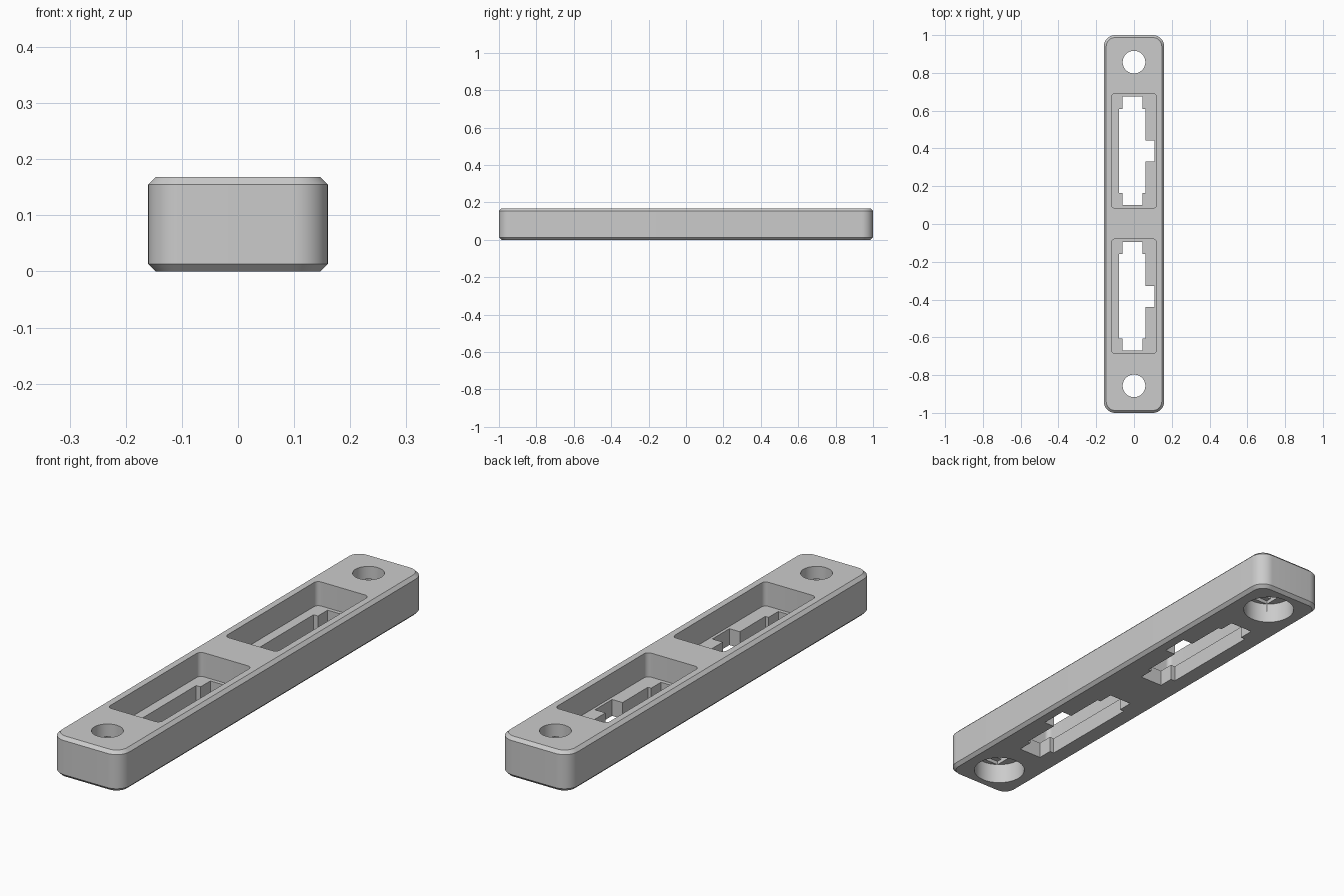
import bpy
import bmesh
import math

cube = bpy.data.objects.get("Cube")
if cube:
    bpy.data.objects.remove(cube, do_unlink=True)

HEIGHT = 0.168
POCKET_FLOOR = 0.068

grey = bpy.data.materials.new("grey plastic")
grey.use_nodes = True
colour = (0.6, 0.6, 0.6, 1)
grey.diffuse_color = colour
grey.node_tree.nodes["Principled BSDF"].inputs["Base Color"].default_value = colour


def rounded_rect(half_x, half_y, radius, steps, cy=0):
    """Outline of a rectangle with rounded corners."""
    points = []
    for quarter, (sx, sy) in enumerate([(1, 1), (-1, 1), (-1, -1), (1, -1)]):
        for i in range(steps + 1):
            a = (quarter + i / steps) * math.pi / 2
            points.append((sx * (half_x - radius) + radius * math.cos(a),
                           cy + sy * (half_y - radius) + radius * math.sin(a)))
    return points


def circle(radius, cy, sides=64):
    return [(radius * math.cos(math.tau * i / sides),
             cy + radius * math.sin(math.tau * i / sides)) for i in range(sides)]


def box(half_x, half_y, cy):
    return [(half_x, cy + half_y), (-half_x, cy + half_y),
            (-half_x, cy - half_y), (half_x, cy - half_y)]


def loft(name, layers):
    """Closed solid through equal-length outlines given as (outline, z)."""
    bm = bmesh.new()
    rings = [[bm.verts.new((x, y, z)) for x, y in pts] for pts, z in layers]
    for low, high in zip(rings, rings[1:]):
        for i in range(len(low)):
            j = (i + 1) % len(low)
            bm.faces.new((low[i], low[j], high[j], high[i]))
    bm.faces.new(rings[0][::-1])
    bm.faces.new(rings[-1])
    bmesh.ops.recalc_face_normals(bm, faces=bm.faces)
    mesh = bpy.data.meshes.new(name)
    bm.to_mesh(mesh)
    bm.free()
    mesh.materials.append(grey)
    obj = bpy.data.objects.new(name, mesh)
    bpy.context.collection.objects.link(obj)
    return obj


def cut(target, outline, z0, z1):
    """Subtract an upright prism from the target."""
    cutter = loft("cutter", [(outline, z0), (outline, z1)])
    cutter.hide_render = True
    bpy.context.view_layer.objects.active = target
    mod = target.modifiers.new("cut", 'BOOLEAN')
    mod.operation = 'DIFFERENCE'
    mod.solver = 'EXACT'
    mod.object = cutter
    bpy.ops.object.modifier_apply(modifier=mod.name)
    bpy.data.objects.remove(cutter, do_unlink=True)


# Bar with rounded corners and chamfered rims
c = 0.013
outer = rounded_rect(0.16, 1, 0.06, 12)
inner = rounded_rect(0.16 - c, 1 - c, 0.06 - c, 12)
plate = loft("mounting_plate", [(inner, 0), (outer, c),
                                (outer, HEIGHT - c), (inner, HEIGHT)])

# Two pockets, each with a notched slot through its floor
for centre in (0.387, -0.383):
    cut(plate, rounded_rect(0.12, 0.303, 0.02, 6, centre), POCKET_FLOOR, 0.3)
    half = [(0.045, 0.287), (0.045, 0.223), (0.06, 0.223), (0.06, 0.056),
            (0.108, 0.056)]
    left = [(-0.08, 0.223), (-0.06, 0.223), (-0.06, 0.287)]
    slot = half + [(x, -y) for x, y in half[::-1]]
    slot += [(x, -y) for x, y in left[::-1]] + left
    cut(plate, [(x, y + centre) for x, y in slot], -0.1, 0.1)

# Screw holes with a counterbore below and two stepped bridging layers
for y in (0.857, -0.857):
    r = 0.06
    cut(plate, circle(r, y), -0.1, 0.3)
    cut(plate, circle(0.102, y), -0.1, 0.085)
    cut(plate, box(r, 0.083, y), 0.05, 0.1)
    cut(plate, box(r, r, y), 0.05, 0.115)

# Smooth rounded corners, sharp edges elsewhere
bpy.ops.object.select_all(action='DESELECT')
plate.select_set(True)
bpy.context.view_layer.objects.active = plate
bpy.ops.object.shade_smooth_by_angle(angle=math.radians(30))
